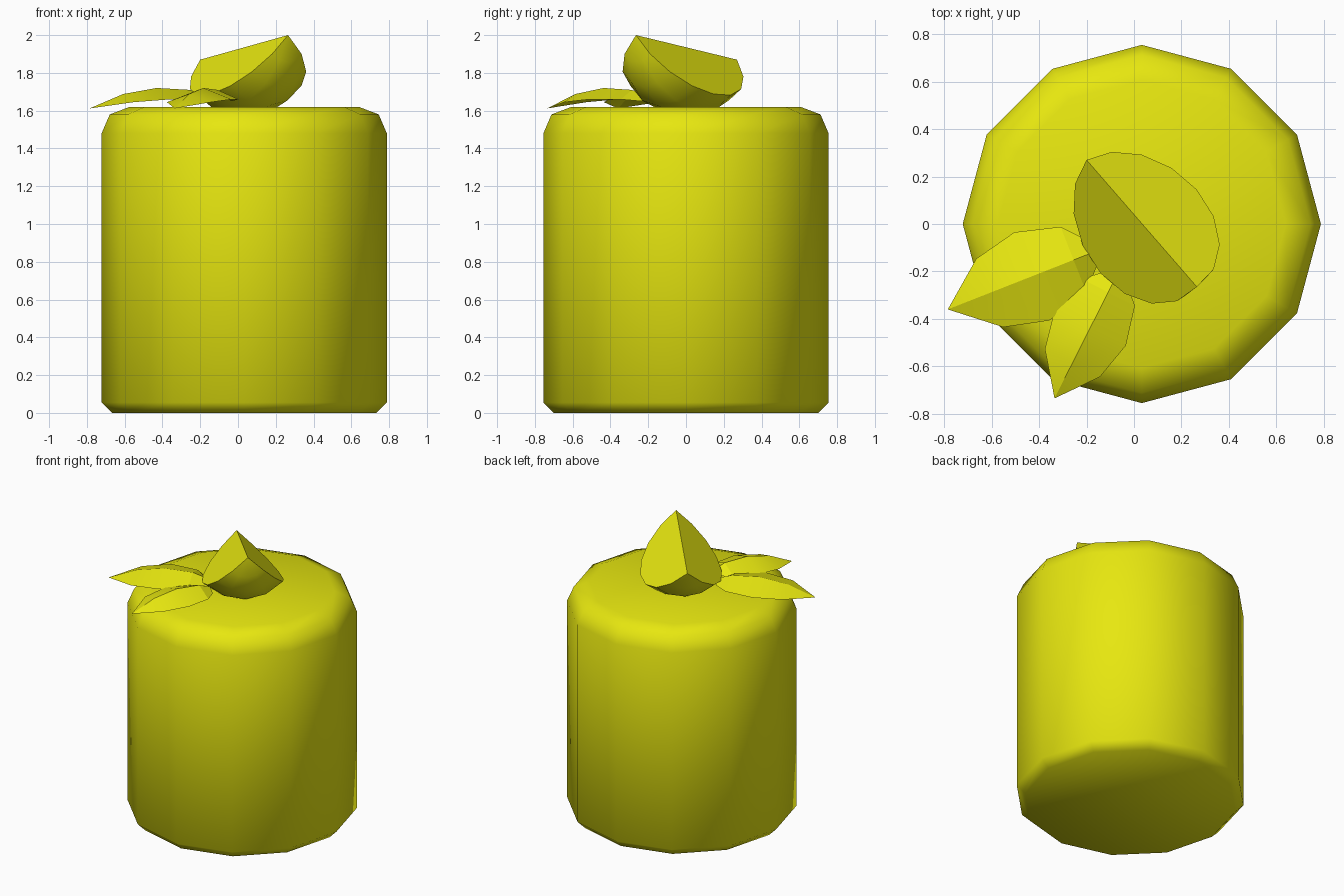
import bpy, bmesh, math
from mathutils import Vector

if "Cube" in bpy.data.objects:
    bpy.data.objects.remove(bpy.data.objects["Cube"])

yellow = bpy.data.materials.new("lemon yellow")
yellow.diffuse_color = (0.8, 0.8, 0.005, 1)
yellow.use_nodes = True
yellow.node_tree.nodes["Principled BSDF"].inputs["Base Color"].default_value = yellow.diffuse_color


def finish(name, bm, angle):
    bmesh.ops.remove_doubles(bm, verts=bm.verts, dist=1e-4)
    bm.normal_update()
    me = bpy.data.meshes.new(name)
    bm.to_mesh(me)
    bm.free()
    me.materials.append(yellow)
    ob = bpy.data.objects.new(name, me)
    bpy.context.collection.objects.link(ob)
    bpy.ops.object.select_all(action='DESELECT')
    ob.select_set(True)
    bpy.context.view_layer.objects.active = ob
    bpy.ops.object.shade_smooth_by_angle(angle=math.radians(angle))
    return ob


def bridge(bm, a, b, closed):
    n = len(a)
    for i in range(n if closed else n - 1):
        j = (i + 1) % n
        bm.faces.new((a[i], a[j], b[j], b[i]))


# Twelve-sided drum body with softened rims
bm = bmesh.new()
rings = []
for r, z in [(0.70, 0), (0.755, 0.055), (0.755, 1.48), (0.712, 1.58), (0.607, 1.62)]:
    rings.append([bm.verts.new((0.033 + r * math.cos(k * math.pi / 6),
                                r * math.sin(k * math.pi / 6), z)) for k in range(12)])
for a, b in zip(rings, rings[1:]):
    bridge(bm, a, b, True)
bm.faces.new(rings[0][::-1])
bm.faces.new(rings[-1])
finish("body", bm, 50)

# Fruit wedge: half-disc swept about its tilted top ridge
bm = bmesh.new()
A, B = Vector((-0.2, 0.27, 1.87)), Vector((0.265, -0.265, 2.0))
axis = (B - A).normalized()
mid, R = (A + B) / 2, (B - A).length / 2
side = axis.cross(Vector((0, 0, 1))).normalized()
down = axis.cross(side).normalized()
if down.z > 0:
    down = -down
end_a, end_b = bm.verts.new(A), bm.verts.new(B)
arcs = []
for s in range(5):
    phi = math.radians(-47 + 94 * s / 4)
    out = down * math.cos(phi) + side * math.sin(phi)
    inner = [bm.verts.new(mid - axis * R * math.cos(k * math.pi / 8)
                          + out * R * 1.02 * math.sin(k * math.pi / 8)) for k in range(1, 8)]
    arcs.append([end_a] + inner + [end_b])
for a, b in zip(arcs, arcs[1:]):
    bridge(bm, a[1:-1], b[1:-1], False)
    bm.faces.new((end_a, a[1], b[1]))
    bm.faces.new((end_b, b[-2], a[-2]))
bm.faces.new(arcs[0])
bm.faces.new(arcs[-1][::-1])
bmesh.ops.recalc_face_normals(bm, faces=bm.faces)
finish("fruit_wedge", bm, 40)


# Leaves: folded along a raised midrib
def leaf(name, tip, base, length, width):
    bm = bmesh.new()
    tip, d = Vector(tip), (Vector(base) - Vector(tip)).normalized()
    n = Vector((-d.y, d.x))
    rows = []
    # distance along, half width, rib height, edge height
    for t, w, zr, ze in [(0, 0, 1.612, 1.612), (0.19, 0.155, 1.688, 1.645),
                         (0.38, 0.20, 1.72, 1.66), (0.57, 0.15, 1.71, 1.66),
                         (0.66, 0.05, 1.68, 1.65)]:
        p = tip + d * t * length
        rows.append([bm.verts.new((*(p + n * w * k * width), ze if k else zr))
                     for k in (1, 0, -1)])
    t = rows[0][1]
    bm.faces.new((t, rows[1][1], rows[1][0]))
    bm.faces.new((t, rows[1][2], rows[1][1]))
    for a, b in zip(rows[1:], rows[2:]):
        bridge(bm, a, b, False)
    bmesh.ops.recalc_face_normals(bm, faces=bm.faces)
    if sum(f.normal.z for f in bm.faces) < 0:
        bmesh.ops.reverse_faces(bm, faces=bm.faces)
    # drop the two unused copies of the tip
    bmesh.ops.delete(bm, geom=[v for v in bm.verts if not v.link_faces], context='VERTS')
    finish(name, bm, 18)


leaf("left_leaf", (-0.785, -0.36), (-0.2, -0.13), 1.0, 1.0)
leaf("front_leaf", (-0.335, -0.735), (-0.1, -0.27), 0.88, 0.84)
